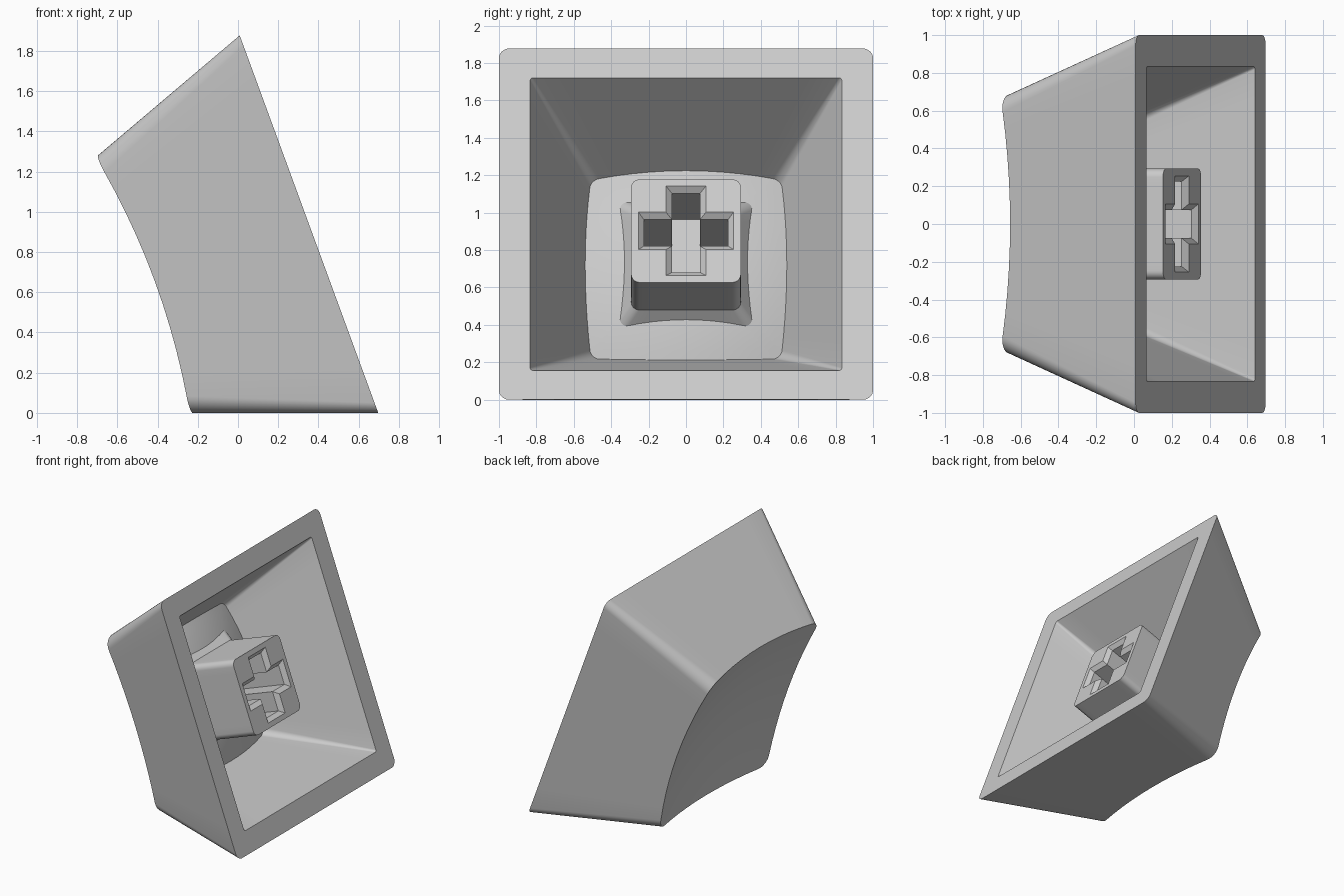
import bpy, bmesh, math
from mathutils import Vector

if "Cube" in bpy.data.objects:
    bpy.data.objects.remove(bpy.data.objects["Cube"], do_unlink=True)

TILT = math.radians(20.15)
S, C = math.sin(TILT), math.cos(TILT)

grey = bpy.data.materials.new("light grey plastic")
grey.use_nodes = True
grey.diffuse_color = (0.6, 0.6, 0.6, 1)
grey.node_tree.nodes["Principled BSDF"].inputs["Base Color"].default_value = grey.diffuse_color


def place(u, v, d):
    """Across, up the open face, depth behind the open face -> leaning world position."""
    return Vector((0.353 - S * v - C * d, u, C + C * v - S * d))


def rounded_square(half, radius, arc=8, side=10):
    """Outline points of a rounded square, with subdivided straight sides."""
    pts = []
    inner = half - radius
    for k in range(4):
        turn = k * math.pi / 2
        local = []
        for i in range(arc + 1):
            a = math.pi / 2 * i / arc
            local.append((inner + radius * math.cos(a), inner + radius * math.sin(a)))
        for i in range(1, side):
            local.append((inner - 2 * inner * i / side, half))
        c, s = math.cos(turn), math.sin(turn)
        pts += [(x * c - y * s, x * s + y * c) for x, y in local]
    return pts


def flat_ring(half, radius, d):
    return [(u, v, d) for u, v in rounded_square(half, radius)]


def trimmed_ring(half_at, radius, dish):
    """Ring where a tapering wall meets a dished surface."""
    count = len(rounded_square(1, radius))
    ring = []
    for i in range(count):
        d = dish(0.5, 0)
        for _ in range(15):
            u, v = rounded_square(half_at(d), radius)[i]
            d = dish(u, v)
        ring.append((u, v, d))
    return ring


def add_ring(bm, ring):
    return [bm.verts.new(place(*p)) for p in ring]


def bridge(bm, a, b):
    n = len(a)
    for i in range(n):
        j = (i + 1) % n
        bm.faces.new((a[i], a[j], b[j], b[i]))


def dished_cap(bm, edge, ring, dish, steps=12):
    """Fill a ring with concentric rings that follow the dish."""
    last = edge
    for k in range(steps - 1, 0, -1):
        f = k / steps
        new = add_ring(bm, [(u * f, v * f, dish(u * f, v * f)) for u, v, _ in ring])
        bridge(bm, last, new)
        last = new
    centre = bm.verts.new(place(0, 0, dish(0, 0)))
    for i in range(len(last)):
        bm.faces.new((last[i], last[(i + 1) % len(last)], centre))


def finish(bm, name):
    bmesh.ops.recalc_face_normals(bm, faces=bm.faces[:])
    mesh = bpy.data.meshes.new(name)
    bm.to_mesh(mesh)
    bm.free()
    mesh.materials.append(grey)
    mesh.shade_smooth()
    mesh.set_sharp_from_angle(angle=math.radians(25))
    obj = bpy.data.objects.new(name, mesh)
    bpy.context.collection.objects.link(obj)
    return obj


def outer_dish(u, v):
    return 0.745 + 0.148 * (u * u + v * v)


def ceiling_dish(u, v):
    return 0.555 + 0.29 * (u * u + v * v)


# Hollow cap: outer wall, dished top, flat rim, inner wall and bulging ceiling
bm = bmesh.new()
outer_rim = add_ring(bm, flat_ring(1.0, 0.055, 0))
top_pts = trimmed_ring(lambda d: 1 - 0.366 * d, 0.09, outer_dish)
outer_top = add_ring(bm, top_pts)
bridge(bm, outer_rim, outer_top)
dished_cap(bm, outer_top, top_pts, outer_dish)

inner_rim = add_ring(bm, flat_ring(0.833, 0.015, 0))
bridge(bm, outer_rim, inner_rim)
ceil_pts = trimmed_ring(lambda d: 0.833 - 0.46 * d, 0.05, ceiling_dish)
ceiling = add_ring(bm, ceil_pts)
bridge(bm, inner_rim, ceiling)
dished_cap(bm, ceiling, ceil_pts, ceiling_dish)
finish(bm, "cap_shell")

# Stem: rounded block that flares where it joins the ceiling
TIP, FLARE = 0.105, 0.535
bm = bmesh.new()
tip = add_ring(bm, flat_ring(0.293, 0.045, TIP))
neck = add_ring(bm, flat_ring(0.293, 0.045, FLARE))
foot_pts = trimmed_ring(lambda d: 0.293 + 0.7 * (d - FLARE), 0.045,
                        lambda u, v: ceiling_dish(u, v) + 0.005)
foot = add_ring(bm, foot_pts)
bridge(bm, tip, neck)
bridge(bm, neck, foot)


# Cross-shaped socket with a chamfered mouth
def cross(length, width, d):
    arm = [(length, -width), (length, width), (width, width)]
    pts = []
    for _ in range(4):
        pts += [(u, v, d) for u, v in arm]
        arm = [(-v, u) for u, v in arm]
    return pts


mouth = add_ring(bm, cross(0.255, 0.107, TIP))
throat = add_ring(bm, cross(0.225, 0.075, TIP + 0.03))
floor = add_ring(bm, cross(0.225, 0.075, 0.545))
bridge(bm, mouth, throat)
bridge(bm, throat, floor)
bm.faces.new(floor)

# Flat tip face around the socket
edges = []
for loop in (tip, mouth):
    edges += [bm.edges.get((loop[i], loop[(i + 1) % len(loop)])) for i in range(len(loop))]
bmesh.ops.triangle_fill(bm, edges=edges, use_beauty=True, normal=Vector((C, 0, S)))
finish(bm, "stem")
